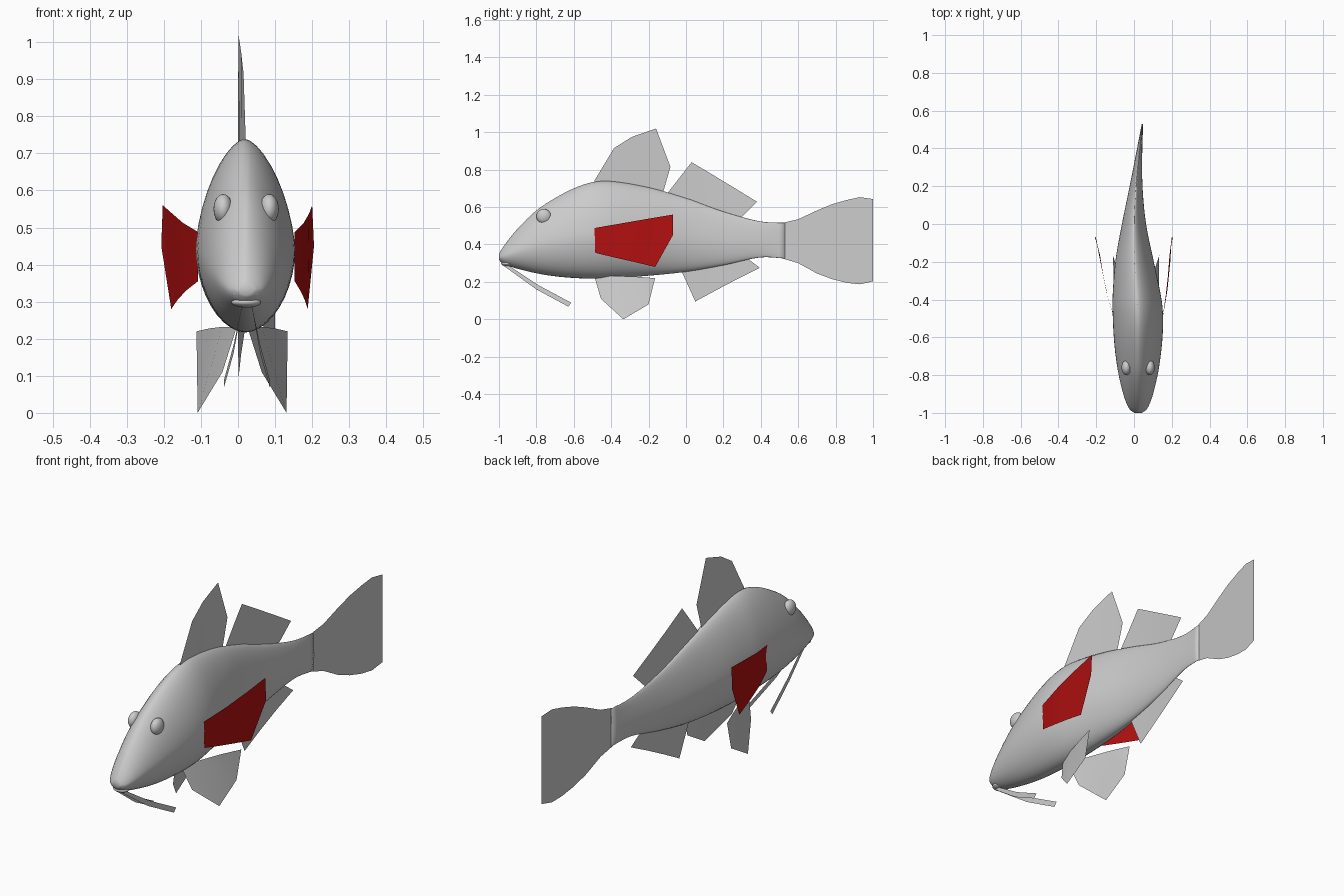
import bpy, bmesh, math
from mathutils import Vector

if "Cube" in bpy.data.objects:
    bpy.data.objects.remove(bpy.data.objects["Cube"])

# body stations: y, top z, bottom z, half width, centre x
STATIONS = [
    (-1.00, .350, .318, .020, .022), (-.985, .376, .302, .042, .022),
    (-.95, .425, .285, .062, .022), (-.90, .485, .270, .079, .022),
    (-.80, .582, .246, .103, .022), (-.70, .648, .230, .119, .022),
    (-.60, .700, .221, .129, .022), (-.50, .733, .217, .133, .021),
    (-.40, .738, .219, .130, .016), (-.20, .705, .233, .102, .003),
    (.00, .648, .254, .064, .000), (.20, .576, .289, .034, .011),
    (.40, .523, .331, .014, .030), (.53, .516, .325, .004, .045)]


def interp(rows, y, k):
    """Smooth Hermite interpolation of column k at position y."""
    n = len(rows)
    i = next((j for j in range(n - 1) if y <= rows[j + 1][0]), n - 2)

    def slope(j):
        a, b = rows[max(j - 1, 0)], rows[min(j + 1, n - 1)]
        return (b[k] - a[k]) / (b[0] - a[0])
    p, q = rows[i], rows[i + 1]
    h = q[0] - p[0]
    t = (y - p[0]) / h
    return ((2*t**3 - 3*t*t + 1) * p[k] + (t**3 - 2*t*t + t) * h * slope(i)
            + (3*t*t - 2*t**3) * q[k] + (t**3 - t*t) * h * slope(i + 1))


def centre(y):
    return interp(STATIONS, y, 4) if y < .53 else .045 + (y - .53) * .117


def make(name, rings, closed=False, mat=None):
    """Skin a list of equally long point rows."""
    bm = bmesh.new()
    grid = [[bm.verts.new(p) for p in r] for r in rings]
    n = len(grid[0])
    for a, b in zip(grid, grid[1:]):
        for i in range(n if closed else n - 1):
            j = (i + 1) % n
            bm.faces.new((a[i], a[j], b[j], b[i]))
    if closed:
        bm.faces.new(grid[0])
        bm.faces.new(grid[-1])
    bmesh.ops.remove_doubles(bm, verts=bm.verts, dist=1e-5)
    bmesh.ops.recalc_face_normals(bm, faces=bm.faces)
    me = bpy.data.meshes.new(name)
    bm.to_mesh(me)
    bm.free()
    for f in me.polygons:
        f.use_smooth = True
    if mat:
        me.materials.append(mat)
    ob = bpy.data.objects.new(name, me)
    bpy.context.collection.objects.link(ob)
    return ob


def fin(name, edge_a, edge_b):
    """Upright sheet between two (y, z) edges, following the body's bend."""
    rows = []
    for k in range(5):
        rows.append([])
        for (ya, za), (yb, zb) in zip(edge_a, edge_b):
            y = ya + (yb - ya) * k / 4
            rows[-1].append((centre(y), y, za + (zb - za) * k / 4))
    return make(name, rows)


def ellipsoid(name, loc, size):
    bpy.ops.mesh.primitive_uv_sphere_add(segments=24, ring_count=12, location=loc)
    ob = bpy.context.object
    ob.name = name
    ob.scale = size
    bpy.ops.object.shade_smooth()
    return ob


# body
ys = [-1, -.995, -.985, -.97] + [-.95 + 1.48 * i / 44 for i in range(45)]
rings = []
for y in ys:
    top, bot, w, cx = (interp(STATIONS, y, k) for k in (1, 2, 3, 4))
    zm = bot + .43 * (top - bot)
    ring = []
    for i in range(40):
        a = 2 * math.pi * i / 40
        c, s = math.cos(a), math.sin(a)
        e = 2 / (1.6 if s > 0 else 1.85)
        half = top - zm if s > 0 else zm - bot
        ring.append((cx + math.copysign(abs(c) ** e, c) * w, y,
                     zm + math.copysign(abs(s) ** e, s) * half))
    rings.append(ring)
make("body", rings, closed=True)

# lips
ellipsoid("upper_lip", (.022, -.965, .322), (.046, .034, .015))
ellipsoid("lower_lip", (.022, -.955, .298), (.040, .034, .014))

# tail fin
fin("tail_fin",
    [(.50, .512), (.60, .535), (.70, .582), (.78, .615), (.86, .638), (.93, .653), (1, .643)],
    [(.50, .330), (.60, .300), (.70, .245), (.78, .215), (.86, .195), (.93, .187), (1, .203)])

# dorsal and anal fins
fin("front_dorsal_fin",
    [(-.49, .73), (-.40, .72), (-.30, .71), (-.20, .69), (-.125, .67)],
    [(-.49, .74), (-.385, .915), (-.29, .975), (-.16, 1.02), (-.083, .815)])
fin("rear_dorsal_fin",
    [(-.11, .66), (.02, .62), (.15, .57), (.27, .52)],
    [(.03, .84), (.147, .77), (.263, .70), (.38, .628)])
fin("anal_fin",
    [(-.03, .27), (.09, .28), (.20, .31), (.31, .34)],
    [(.05, .095), (.16, .155), (.27, .213), (.395, .275)])

red = bpy.data.materials.new("fin_red")
red.diffuse_color = (.45, .005, .005, 1)
red.use_nodes = True
red.node_tree.nodes["Principled BSDF"].inputs["Base Color"].default_value = red.diffuse_color

for side, label in ((-1, "left"), (1, "right")):
    # eyes
    ellipsoid(label + "_eye", (.022 + side * .062, -.76, .55), (.026, .040, .040))

    # pectoral fins, fanned out from the flank
    xs = [-.108, -.148, -.178, -.203, -.207] if side < 0 else [.153, .177, .192, .200, .205]
    xb = [-.108, -.140, -.163, -.180, -.207] if side < 0 else [.153, .168, .180, .188, .205]
    upper = [(-.49, .488), (-.35, .512), (-.20, .538), (-.07, .56), (-.07, .56)]
    lower = [(-.485, .355), (-.38, .33), (-.27, .305), (-.165, .28), (-.07, .45)]
    xs[4] = xs[3]
    make(label + "_pectoral_fin",
         [[(x, *p) for x, p in zip(xs, upper)], [(x, *p) for x, p in zip(xb, lower)]],
         mat=red)

    # pelvic fins, splayed outward under the belly
    ox = .008 if side < 0 else .014
    root = [(.012, -.49, .23), (.05, -.38, .232), (.085, -.27, .228), (.12, -.165, .22)]
    tip = [(.05, -.455, .11), (.117, -.335, 0), (.118, -.20, .08), (.12, -.165, .22)]
    make(label + "_pelvic_fin",
         [[(ox + side * x, y, z) for x, y, z in row] for row in (root, tip)])

    # chin barbels
    high = [(.012, -.96, .295), (.036, -.79, .183), (.062, -.613, .088)]
    low = [(.012, -.985, .293), (.036, -.80, .160), (.062, -.630, .068)]
    make(label + "_barbel",
         [[(.024 + side * x, y, z) for x, y, z in row] for row in (high, low)])
